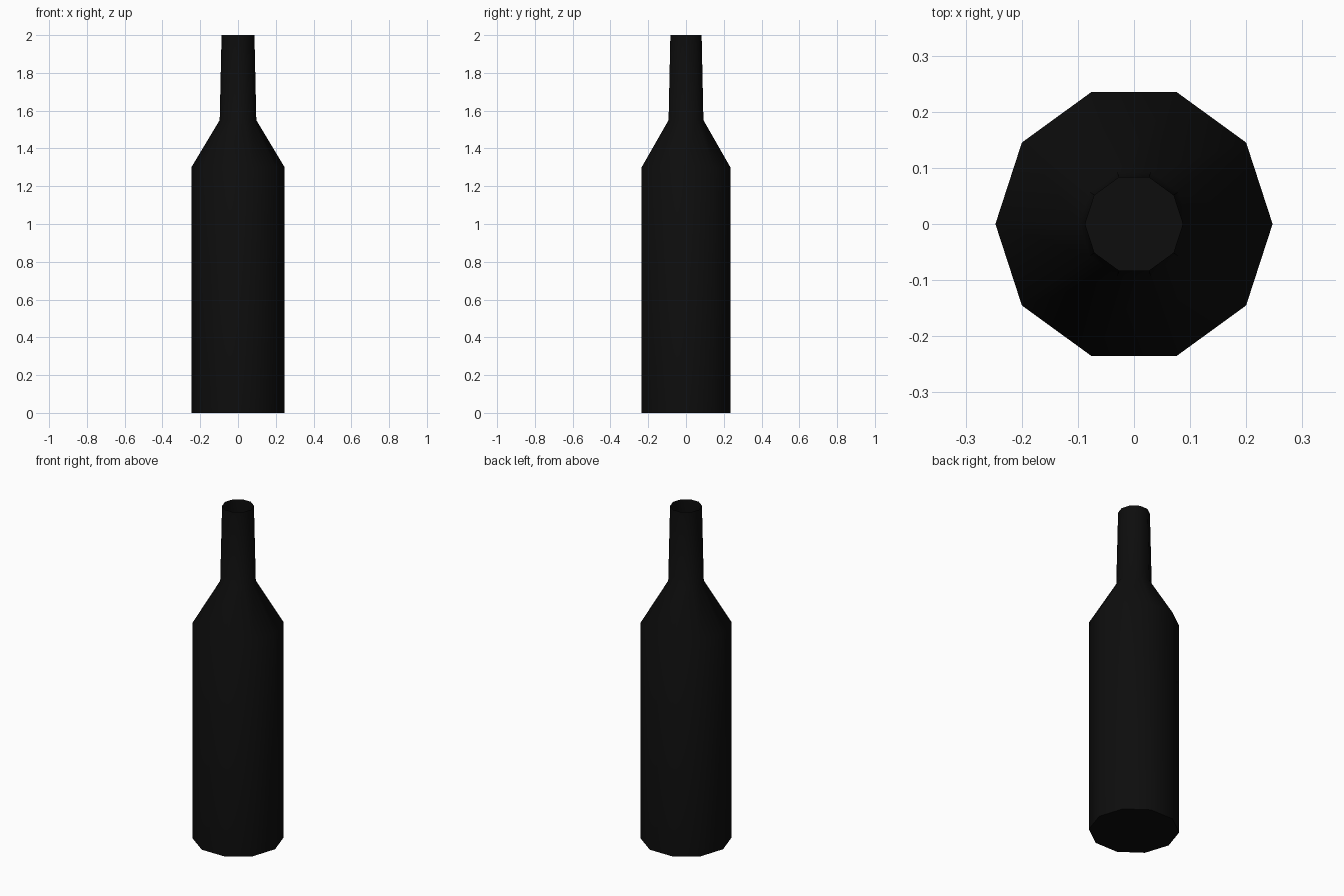
import bpy, bmesh, math

if "Cube" in bpy.data.objects:
    bpy.data.objects.remove(bpy.data.objects["Cube"])

SIDES = 10
# (radius, height) from the base to the mouth
PROFILE = [(0.247, 0.0), (0.247, 1.3), (0.097, 1.55), (0.087, 2.0)]

glass = bpy.data.materials.new("black glass")
glass.diffuse_color = (0.004, 0.004, 0.004, 1)
glass.use_nodes = True
glass.node_tree.nodes["Principled BSDF"].inputs["Base Color"].default_value = glass.diffuse_color

# Bottle: lathed ten-sided profile, closed base, open mouth
bm = bmesh.new()
rings = [[bm.verts.new((r * math.cos(2 * math.pi * i / SIDES),
                        r * math.sin(2 * math.pi * i / SIDES), z))
          for i in range(SIDES)] for r, z in PROFILE]
for low, high in zip(rings, rings[1:]):
    for i in range(SIDES):
        j = (i + 1) % SIDES
        bm.faces.new((low[i], low[j], high[j], high[i]))
bm.faces.new(rings[0][::-1])

mesh = bpy.data.meshes.new("bottle")
bm.to_mesh(mesh)
bm.free()
mesh.materials.append(glass)
bottle = bpy.data.objects.new("bottle", mesh)
bpy.context.collection.objects.link(bottle)

# Soft sides, sharp base edge
bpy.context.view_layer.objects.active = bottle
bottle.select_set(True)
bpy.ops.object.shade_smooth_by_angle(angle=math.radians(50))
